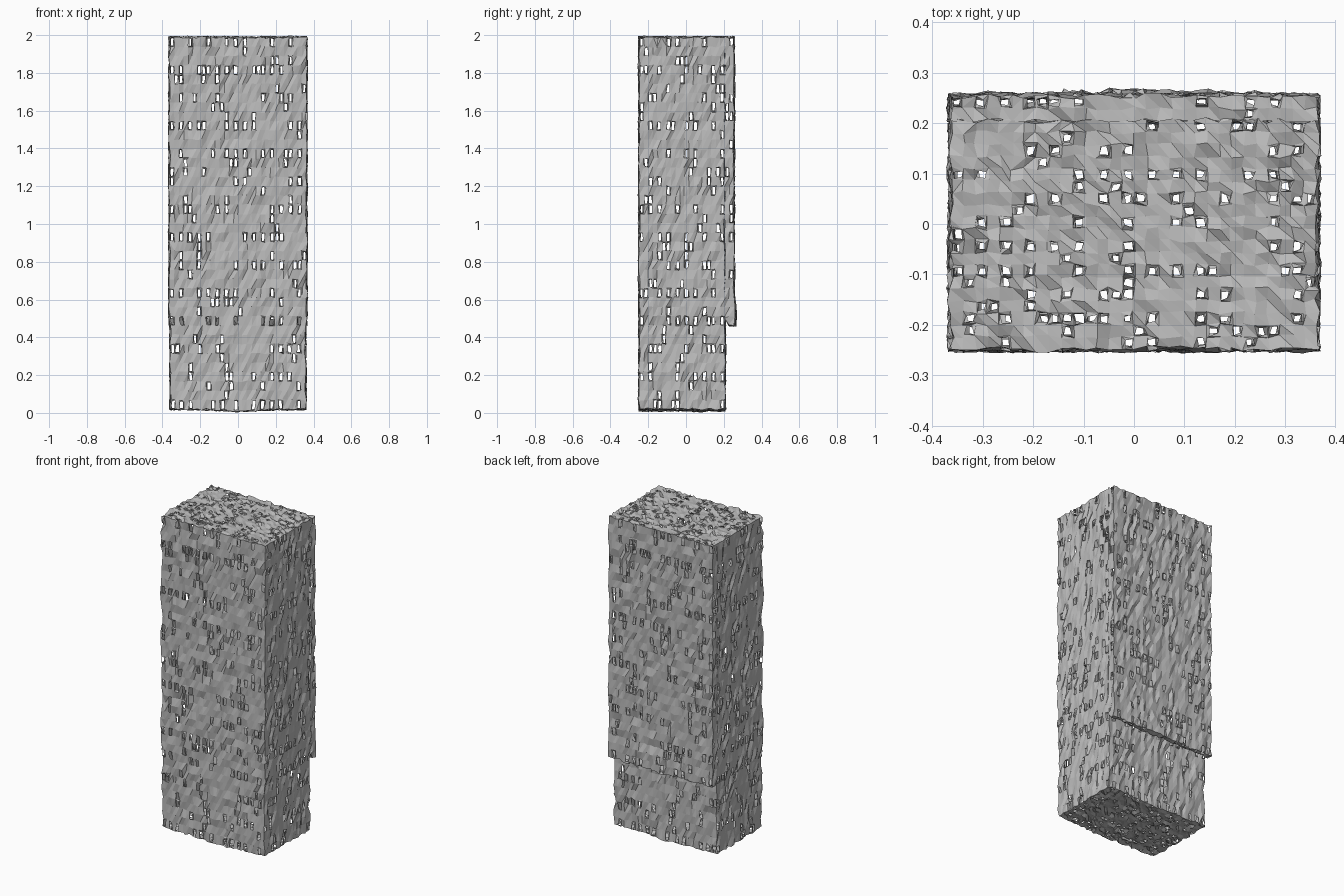
import bpy, bmesh, math, random
from mathutils import Vector

cube = bpy.data.objects.get("Cube")
if cube:
    bpy.data.objects.remove(cube, do_unlink=True)

random.seed(7)
LOW = Vector((-0.357, -0.247, 0.02))        # corner of the shared weave lattice
STEP = Vector((0.0238, 0.0238, 0.0492))     # weave cell size

grey = bpy.data.materials.new("woven grey")
grey.use_nodes = True
colour = (0.5, 0.5, 0.5, 1)
grey.diffuse_color = colour
grey.node_tree.nodes["Principled BSDF"].inputs["Base Color"].default_value = colour


def is_hole(face):
    """Weave gaps repeat on opposite walls, so that they line up."""
    axis = max(range(3), key=lambda k: abs(face.normal[k]))
    centre = face.calc_center_median()
    i, j = [math.floor((centre[k] - LOW[k]) / STEP[k]) for k in range(3) if k != axis]
    rng = random.Random(axis * 10007 + i * 101 + j)
    chance = 0.08
    if i % 2 == 0 and j % (2 if axis == 2 else 3) == 0:
        chance = 0.5
    if axis == 0 and centre.y > 0.2 and 0.9 < centre.z < 1.7:
        chance = 0.4
    return rng.random() < chance


def woven_box(name, first, cells, shape, open_front=False):
    """A box cut into weave cells, with gaps and a crumpled surface."""
    bm = bmesh.new()
    bmesh.ops.create_cube(bm, size=1)
    start = Vector([LOW[k] + first[k] * STEP[k] for k in range(3)])
    size = Vector([cells[k] * STEP[k] for k in range(3)])
    for v in bm.verts:
        v.co = Vector([start[k] + (v.co[k] + 0.5) * size[k] for k in range(3)])
    for k in range(3):
        normal = Vector([float(k == n) for n in range(3)])
        for n in range(1, cells[k]):
            bmesh.ops.bisect_plane(bm, geom=bm.verts[:] + bm.edges[:] + bm.faces[:],
                                   dist=1e-5, plane_co=start + normal * n * STEP[k],
                                   plane_no=normal)
    bm.normal_update()
    if open_front:
        front = [f for f in bm.faces if f.normal.y < -0.9]
        bmesh.ops.delete(bm, geom=front, context='FACES')

    # Small gaps in the weave
    gaps = [f for f in bm.faces if is_hole(f)]
    bmesh.ops.inset_individual(bm, faces=gaps, thickness=0.006)
    bmesh.ops.delete(bm, geom=gaps, context='FACES')

    # Crumple along the surface normal, with a little drift inside the surface
    bmesh.ops.triangulate(bm, faces=bm.faces[:])
    bm.normal_update()
    for v in bm.verts:
        drift = Vector([random.uniform(-0.004, 0.004) for _ in range(3)])
        v.co = shape(v.co.copy()) + v.normal * random.uniform(-0.006, 0.006) + drift
        v.co.z = min(2, max(0, v.co.z))
    mesh = bpy.data.meshes.new(name)
    bm.to_mesh(mesh)
    bm.free()
    mesh.materials.append(grey)
    obj = bpy.data.objects.new(name, mesh)
    bpy.context.collection.objects.link(obj)
    return obj


def body_shape(p):
    # The upper part is slightly wider, and the base sags in the middle
    if p.z > 0.5:
        p.x *= 1.015
    if p.z < 0.025:
        p.z -= 0.01 * max(0, 1 - abs(p.x) / 0.2)
    return p


def flap_shape(p):
    # The hem slopes down and outwards, and bulges in the middle
    p.x *= 1.018
    if p.z < 0.48 and p.y < 0.21:
        p.z += 0.04
    if p.z < 0.6 and p.y > 0.23:
        p.y += 0.009 * (1 - (p.x / 0.37) ** 2)
    return p


woven_box("body", (0, 0, 0), (30, 19, 40), body_shape)
woven_box("back_flap", (0, 19, 9), (30, 2, 31), flap_shape, open_front=True)
